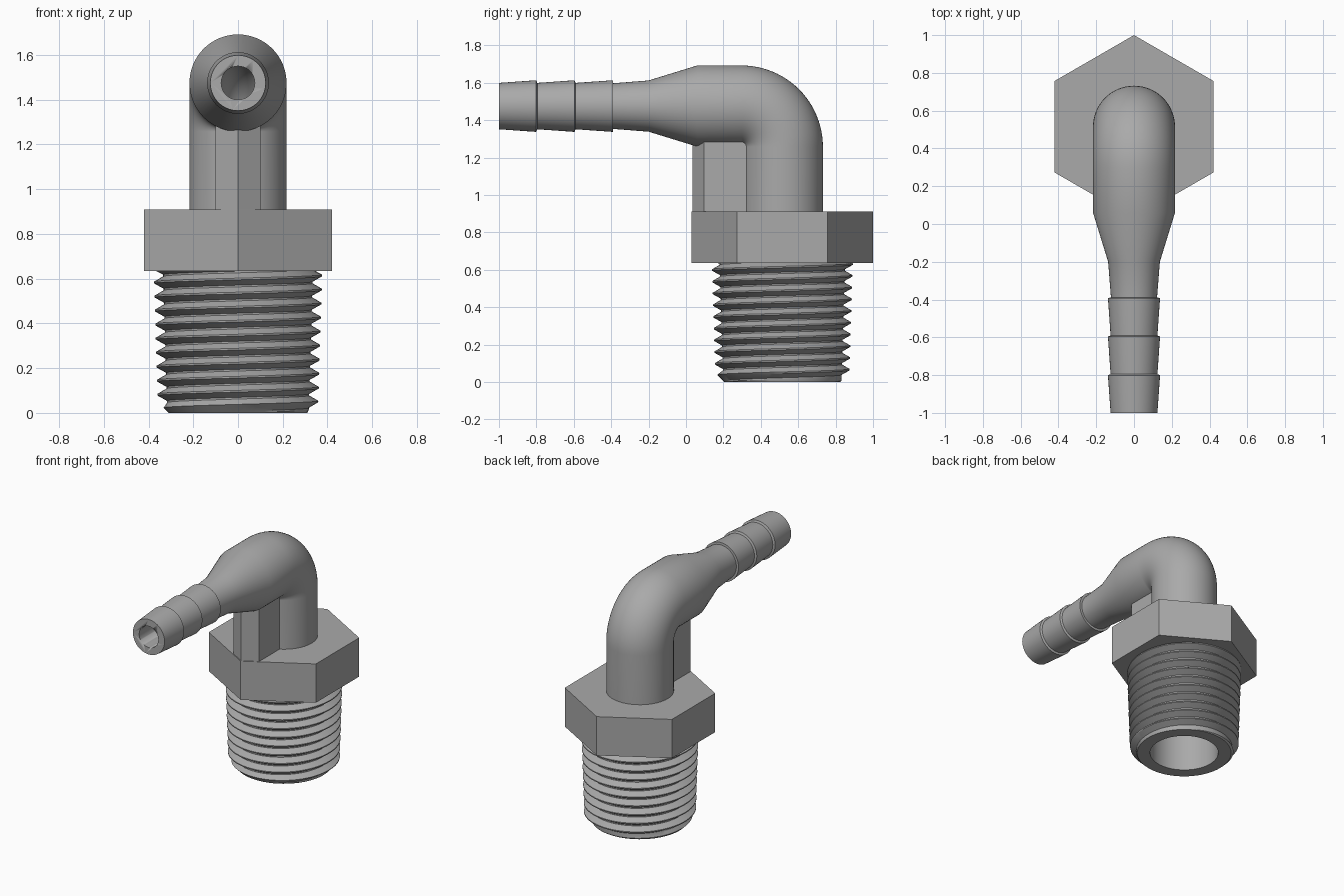
import bpy
import bmesh
import math

cube = bpy.data.objects.get("Cube")
if cube:
    bpy.data.objects.remove(cube)

AXIS_Y = 0.515      # vertical thread axis
BARB_Z = 1.475      # horizontal barb axis
BEND = 0.218        # elbow centreline radius
SIDES = 64
BORE = 0.225
HEX_BOTTOM, HEX_TOP = 0.635, 0.91

grey = bpy.data.materials.new("grey_plastic")
grey.use_nodes = True
grey.diffuse_color = (0.4, 0.4, 0.4, 1)
grey.node_tree.nodes["Principled BSDF"].inputs["Base Color"].default_value = (0.4, 0.4, 0.4, 1)


def finish(name, bm, smooth=True):
    """Turn a bmesh into a named, shaded object."""
    bmesh.ops.recalc_face_normals(bm, faces=bm.faces)
    mesh = bpy.data.meshes.new(name)
    bm.to_mesh(mesh)
    bm.free()
    mesh.materials.append(grey)
    obj = bpy.data.objects.new(name, mesh)
    bpy.context.collection.objects.link(obj)
    if smooth:
        bpy.ops.object.select_all(action="DESELECT")
        obj.select_set(True)
        bpy.context.view_layer.objects.active = obj
        bpy.ops.object.shade_smooth_by_angle(angle=math.radians(25))
    return obj


def elbow_sweep(name, riser, bend_radius, barb):
    """Solid round tube: up the riser (z, r), round the bend, out along the barb (y, r)."""
    stations = [(AXIS_Y, z, 0, r) for z, r in riser]
    for i in range(25):
        a = math.pi / 2 * i / 24
        stations.append((AXIS_Y - BEND + BEND * math.cos(a),
                         BARB_Z - BEND + BEND * math.sin(a), a, bend_radius))
    stations += [(y, BARB_Z, math.pi / 2, r) for y, r in barb]
    bm = bmesh.new()
    rings = []
    for y, z, a, r in stations:
        ring = []
        for k in range(SIDES):
            t = math.tau * k / SIDES
            out = r * math.cos(t)
            ring.append(bm.verts.new((r * math.sin(t), y + out * math.cos(a), z + out * math.sin(a))))
        rings.append(ring)
    for low, high in zip(rings, rings[1:]):
        for k in range(SIDES):
            n = (k + 1) % SIDES
            bm.faces.new((low[k], low[n], high[n], high[k]))
    bm.faces.new(rings[0])
    bm.faces.new(rings[-1])
    return finish(name, bm)


def prism(name, outline, bottom, top):
    """Vertical prism from an outline of (x, y) points."""
    bm = bmesh.new()
    base = bm.faces.new([bm.verts.new((x, y, bottom)) for x, y in outline])
    new = bmesh.ops.extrude_face_region(bm, geom=[base])["geom"]
    bmesh.ops.translate(bm, vec=(0, 0, top - bottom),
                        verts=[v for v in new if isinstance(v, bmesh.types.BMVert)])
    return finish(name, bm, smooth=False)


def tapered_thread():
    """Helical thread with a chamfered lower end and an open bore."""
    pitch, top = 0.0627, HEX_BOTTOM + 0.005
    # one tooth: (fraction of pitch, depth below crest)
    tooth = [(-0.06, 0), (0.06, 0), (0.44, 0.042), (0.56, 0.042)]
    rows = [(None, top), (None, 0)]
    for turn in range(-2, 12):
        rows += [(depth, 0.05 + (turn + f) * pitch) for f, depth in tooth]
    bm = bmesh.new()
    grid = []
    for depth, z0 in rows:
        line = []
        for k in range(SIDES + 1):
            t = math.tau * k / SIDES
            if depth is None:
                z, r = z0, BORE
            else:
                z = min(max(z0 + pitch * k / SIDES, 0), top)
                r = min(0.358 + 0.03 * z - depth, 0.31 + z)
            line.append(bm.verts.new((r * math.cos(t), AXIS_Y + r * math.sin(t), z)))
        grid.append(line)
    for low, high in zip(grid, grid[1:]):
        for k in range(SIDES):
            bm.faces.new((low[k], low[k + 1], high[k + 1], high[k]))
    bmesh.ops.remove_doubles(bm, verts=bm.verts, dist=0.0002)
    return finish("pipe_thread", bm)


# Elbow with barbed hose tail
R = 0.217
barb_profile = [(0.06, R), (-0.2, 0.137), (-0.39, 0.122)]
for start in (-0.39, -0.595, -0.8):
    barb_profile += [(start - 0.001, 0.138), (start - 0.2, 0.124)]
elbow = elbow_sweep("elbow_and_hose_barb", [(0.88, R)], R, barb_profile)

# Hexagonal wrench collar, corners to front and back
hex_radius = 0.485
hexagon = [(hex_radius * math.sin(math.tau * k / 6), AXIS_Y + hex_radius * math.cos(math.tau * k / 6))
           for k in range(6)]
collar = prism("hex_collar", hexagon, HEX_BOTTOM, HEX_TOP)

# Support rib under the elbow, its nose following the collar corner
rib = [(0, 0.035), (0.1, 0.095), (0.1, 0.34), (-0.1, 0.34), (-0.1, 0.095)]
prism("support_rib", rib, HEX_TOP - 0.01, 1.29)

tapered_thread()

# Inner passage, wide in the thread and narrow in the barb
bore = elbow_sweep("bore_cutter", [(0.5, BORE), (0.8, BORE), (0.801, 0.12), (1.1, 0.12)], 0.075, [(-1.1, 0.075)])
bore.hide_render = True
bore.hide_viewport = True
for part in (elbow, collar):
    cut = part.modifiers.new("bore", "BOOLEAN")
    cut.operation = "DIFFERENCE"
    cut.solver = "EXACT"
    cut.object = bore
